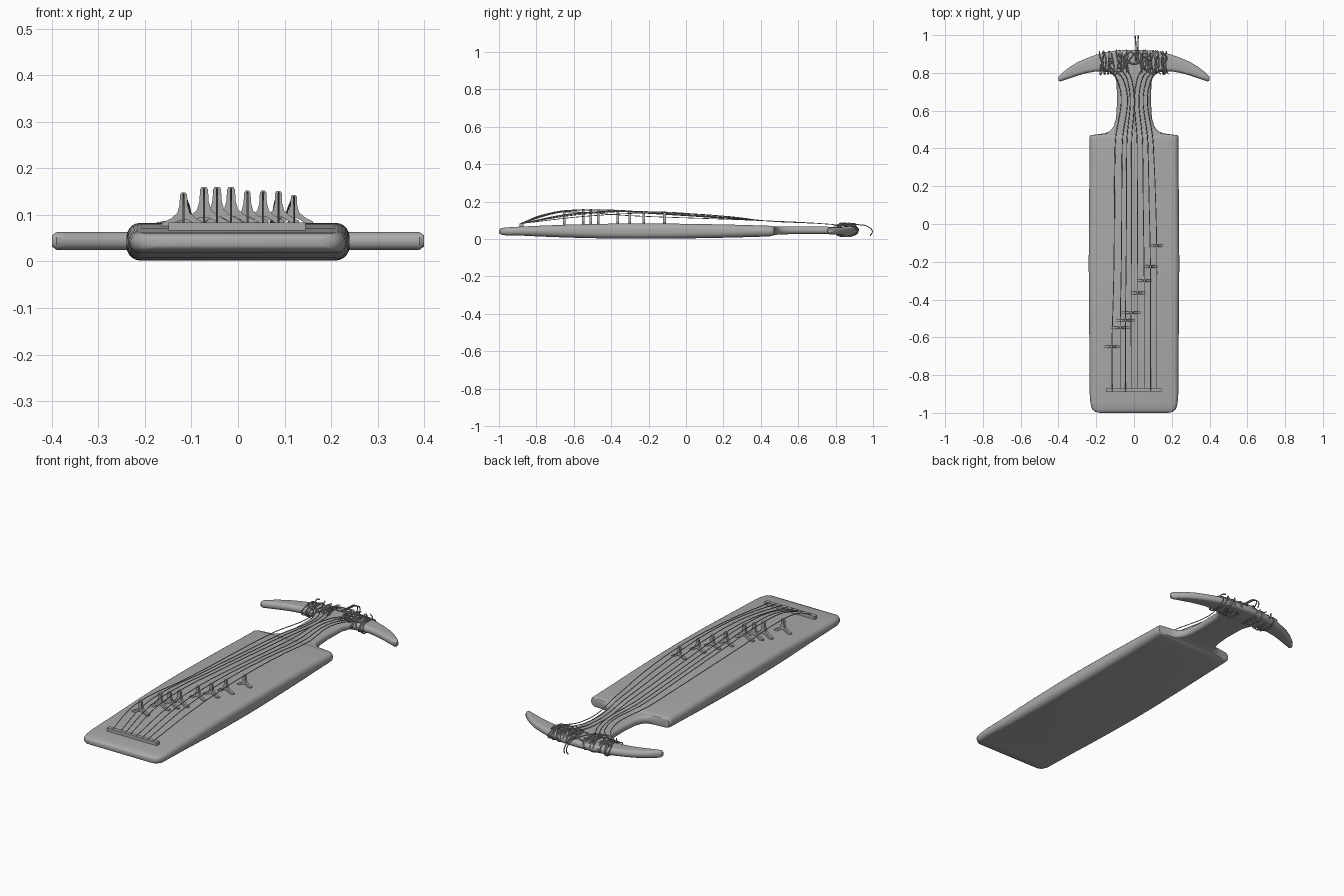
import bpy, bmesh, math, random
from mathutils import Vector

random.seed(4)
cube = bpy.data.objects.get("Cube")
if cube:
    bpy.data.objects.remove(cube)

grey = bpy.data.materials.new("plain grey")
grey.use_nodes = True
grey.diffuse_color = (0.4, 0.4, 0.4, 1)
grey.node_tree.nodes["Principled BSDF"].inputs["Base Color"].default_value = (0.4, 0.4, 0.4, 1)


def add_mesh(name, bm, smooth=True):
    bmesh.ops.recalc_face_normals(bm, faces=bm.faces)
    mesh = bpy.data.meshes.new(name)
    bm.to_mesh(mesh)
    bm.free()
    mesh.materials.append(grey)
    ob = bpy.data.objects.new(name, mesh)
    bpy.context.collection.objects.link(ob)
    if smooth:
        bpy.ops.object.select_all(action='DESELECT')
        ob.select_set(True)
        bpy.context.view_layer.objects.active = ob
        bpy.ops.object.shade_smooth_by_angle(angle=math.radians(40))
    return ob


def rounded_section(lo, hi, bottom, top, radius):
    """Rounded rectangle as (across, height) pairs."""
    r = min(radius, (top - bottom) * 0.48, (hi - lo) * 0.48)
    corners = [(hi - r, top - r), (lo + r, top - r), (lo + r, bottom + r), (hi - r, bottom + r)]
    pts = []
    for q, (a, z) in enumerate(corners):
        for k in range(6):
            t = (q + k / 5) * math.pi / 2
            pts.append((a + r * math.cos(t), z + r * math.sin(t)))
    return pts


def loft(name, rings):
    bm = bmesh.new()
    loops = [[bm.verts.new(p) for p in ring] for ring in rings]
    for a, b in zip(loops, loops[1:]):
        for i in range(len(a)):
            j = (i + 1) % len(a)
            bm.faces.new((a[i], a[j], b[j], b[i]))
    bm.faces.new(loops[0])
    bm.faces.new(loops[-1])
    return add_mesh(name, bm)


def cord(name, paths, radius):
    cu = bpy.data.curves.new(name, 'CURVE')
    cu.dimensions = '3D'
    cu.bevel_depth = radius
    cu.bevel_resolution = 1
    cu.resolution_u = 8
    cu.use_fill_caps = True
    for path in paths:
        sp = cu.splines.new('BEZIER')
        sp.bezier_points.add(len(path) - 1)
        for bp, p in zip(sp.bezier_points, path):
            bp.co = p
            bp.handle_left_type = bp.handle_right_type = 'AUTO'
    cu.materials.append(grey)
    ob = bpy.data.objects.new(name, cu)
    bpy.context.collection.objects.link(ob)
    return ob


def body_top(y):
    return 0.083 - 0.031 * ((y + 0.25) / 0.75) ** 2 * (0.75 if y < -0.25 else 0.45)


# Soundboard and neck: y, half width, bottom, top
stations = [(-1, .18, .033, .05), (-.995, .205, .027, .056), (-.98, .222, .022, .06),
            (-.95, .231, .018, .063)]
for i in range(15):
    y = -0.9 + i * 0.096
    stations.append((y, 0.24 - 0.008 * abs(y + 0.2), max(0, 0.085 - body_top(y)), body_top(y)))
stations += [(.462, .235, .018, .069), (.47, .23, .02, .067), (.474, .20, .021, .067),
             (.48, .155, .022, .067), (.492, .128, .024, .067), (.515, .108, .025, .067),
             (.56, .095, .026, .067), (.64, .09, .027, .067), (.75, .092, .027, .066),
             (.79, .105, .027, .065), (.84, .13, .028, .063)]
loft("soundboard_and_neck",
     [[(x, y, z) for x, z in rounded_section(-w, w, b, t, 0.03)] for y, w, b, t in stations])

# Crescent headpiece: x, rear edge, front edge
half = [(.02, .80, .922), (.1, .80, .918), (.15, .806, .909), (.2, .808, .896), (.25, .799, .878),
        (.3, .785, .856), (.34, .771, .831), (.37, .761, .808), (.39, .755, .79), (.4, .76, .778)]
both = [(-x, a, b) for x, a, b in reversed(half)] + half
loft("crescent_headpiece",
     [[(x, y, z) for y, z in rounded_section(a, b, .025 + (abs(x) > .395) * .007,
                                             .063 - (abs(x) > .395) * .007, .018)] for x, a, b in both])

# Tail bar
bm = bmesh.new()
bmesh.ops.create_cube(bm, size=1)
for v in bm.verts:
    v.co = Vector((v.co.x * .295 - .002, v.co.y * .02 - .88, v.co.z * .02 + .074))
add_mesh("tail_bar", bm, False)

# Forked bridges: x, y, peak height, foot spread
bridges = [(-.117, -.65, .148, .048), (-.073, -.55, .16, .054), (-.045, -.51, .16, .054),
           (-.015, -.47, .16, .054), (.02, -.365, .152, .044), (.054, -.3, .152, .044),
           (.087, -.225, .151, .044), (.12, -.115, .143, .04)]
side = [(.09, 1), (.16, .94), (.18, .65), (.28, .42), (.55, .27), (1, .12), (1, 0),
        (.72, 0), (.42, .14), (.15, .23)]
outline = side + [(-a, h) for a, h in reversed(side)]
for n, (x, y, peak, spread) in enumerate(bridges):
    base = body_top(y) - .004
    bm = bmesh.new()
    face = bm.faces.new([bm.verts.new((x + a * spread, y - .007, base + h * (peak - base)))
                         for a, h in outline])
    ext = bmesh.ops.extrude_face_region(bm, geom=[face])
    bmesh.ops.translate(bm, vec=(0, .014, 0),
                        verts=[v for v in ext["geom"] if isinstance(v, bmesh.types.BMVert)])
    add_mesh(f"bridge_{n + 1}", bm, False)

# Strings from tail bar over the bridges to the headpiece
knots = [-.165, -.125, -.075, -.045, .05, .085, .12, .16]
strings = []
for (x, y, peak, _), k in zip(bridges, knots):
    top = peak - .004
    strings.append([(x, -.885, .083), (x, (y - .88) / 2, top - .014), (x, y, top),
                    (x * .92, y + .35, top - .019), (x * .85, .42, .098),
                    (x * .75, .76, .08), (k, .83, .072)])
cord("strings", strings, .0022)

# Cord lashings around the headpiece, with loose ends
wraps = []
for k in knots:
    path = []
    for i in range(21):
        t = i / 8 * 2 * math.pi
        path.append((k + (i / 20 - .5) * .03 + random.uniform(-.006, .006),
                     .858 - .004 * abs(k) / .16 + .062 * math.cos(t) + random.uniform(-.003, .003),
                     .045 + .028 * math.sin(t) + random.uniform(-.004, .005)))
    wraps.append(path)
    # Small knot lying on top
    wraps.append([(k + random.uniform(-.014, .014), .82 + .012 * i, .074 + random.uniform(-.006, .012))
                  for i in range(8)])
cord("headpiece_lashings", wraps, .003)

# Crossed binding and hanging tails in the middle
ties = [[(s * .1, .79, .07), (s * .05, .83, .08), (s * .015, .88, .082), (-s * .02, .91, .07),
         (-s * .045, .88, .08), (-s * .02, .85, .084), (s * .03, .86, .078), (s * .07, .9, .07)]
        for s in (-1, 1)]
ties += [[(.015 + s * .006, .86, .08), (.015 + s * .005, .92, .077), (.015 + s * .006, .965, .07),
          (.015 + s * .007, .996, .042), (.015 + s * .01, .985, .018)] for s in (-1, 1)]
cord("centre_tie", ties, .003)
